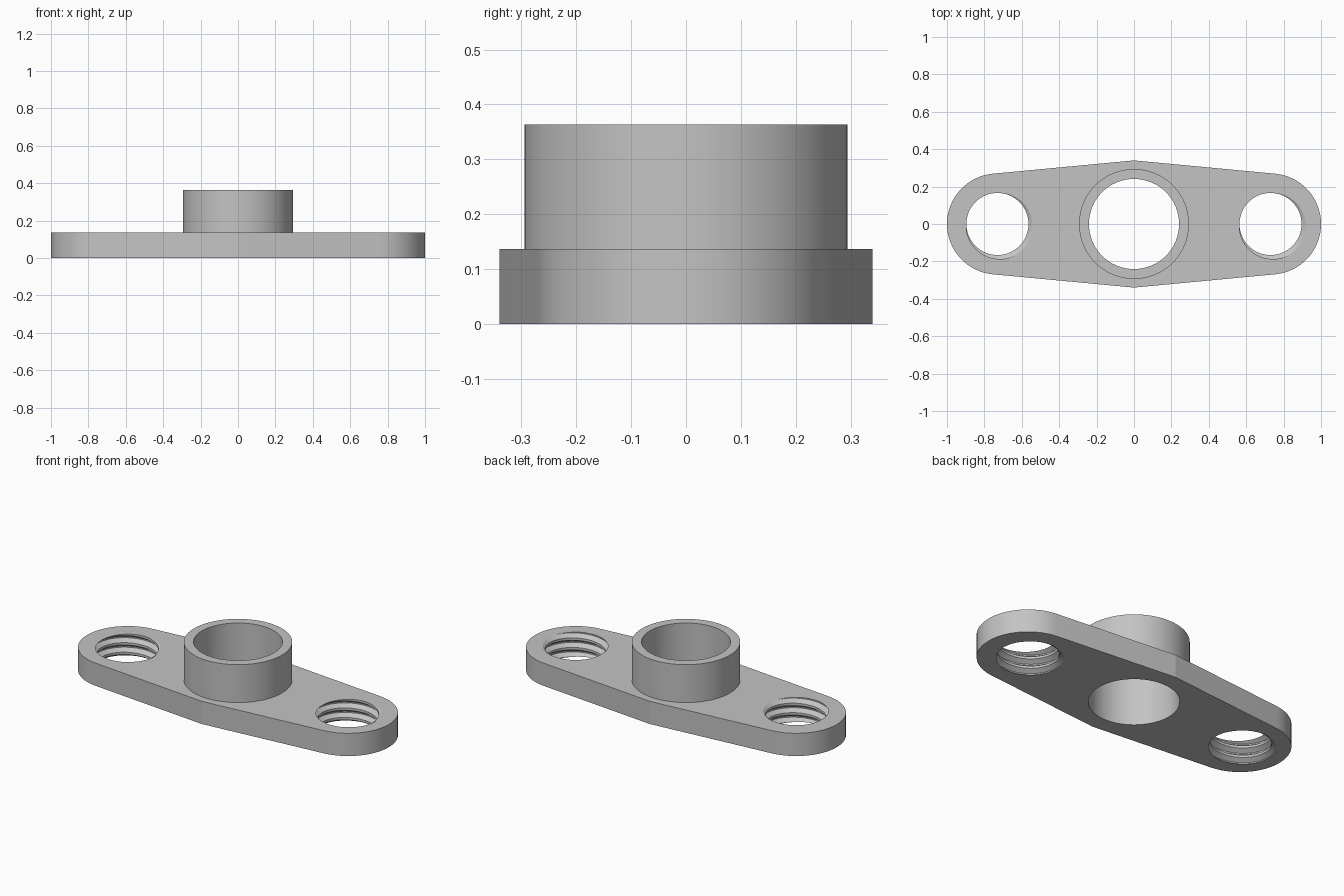
import bpy, bmesh
from math import sin, cos, pi, tau, atan2, acos, hypot, radians, floor

if "Cube" in bpy.data.objects:
    bpy.data.objects.remove(bpy.data.objects["Cube"])

PLATE_H, TOTAL_H = 0.136, 0.363
WAIST, END_X, END_R = 0.34, 0.73, 0.27
COLLAR_R, BORE_R = 0.294, 0.241
MINOR_R, MAJOR_R, PITCH = 0.166, 0.192, 0.057
SEGS = 64

bm = bmesh.new()


def wall(points, z0, z1):
    """Vertical wall around a closed outline."""
    low = [bm.verts.new((x, y, z0)) for x, y in points]
    high = [bm.verts.new((x, y, z1)) for x, y in points]
    for i in range(len(points)):
        j = (i + 1) % len(points)
        bm.faces.new((low[i], low[j], high[j], high[i]))


def arc(cx, r, start, end, n):
    return [(cx + r * cos(start + (end - start) * i / n),
             r * sin(start + (end - start) * i / n)) for i in range(n + 1)]


def thread_radius(u):
    """Trapezoid thread profile, groove centred on whole turns."""
    d = abs(u - floor(u + 0.5))
    t = min(max((d - 1 / 16) / (3 / 8 - 1 / 16), 0), 1)
    return MAJOR_R + (MINOR_R - MAJOR_R) * t


def threaded_hole(cx):
    """Right-hand helical sheet trimmed flush with the plate faces."""
    shift = -PLATE_H / PITCH - 1 / 8
    rows = [k + p for k in range(-6, 3) for p in (-1 / 16, 1 / 16, 3 / 8, 5 / 8)]
    columns = []
    for i in range(SEGS + 1):
        a = tau * i / SEGS
        column = []
        for u in rows:
            z = min(max(PITCH * (u - shift + i / SEGS), 0), PLATE_H)
            r = thread_radius(z / PITCH - i / SEGS + shift)
            column.append(bm.verts.new((cx + r * cos(a), r * sin(a), z)))
        columns.append(column)
    for a, b in zip(columns, columns[1:]):
        for k in range(len(rows) - 1):
            bm.faces.new((a[k], b[k], b[k + 1], a[k + 1]))


def cap(z):
    """Flat face between all open loops at one height."""
    edges = [e for e in bm.edges if len(e.link_faces) == 1
             and all(abs(v.co.z - z) < 1e-5 for v in e.verts)]
    bmesh.ops.triangle_fill(bm, edges=edges, use_beauty=True)


# Plate edge: round ends joined by tangents to the waist points
tangent = atan2(WAIST, -END_X) - acos(END_R / hypot(END_X, WAIST))
right_end = arc(END_X, END_R, -tangent, tangent, 32)
left_end = [(-x, -y) for x, y in right_end]
wall(right_end + [(0, WAIST)] + left_end + [(0, -WAIST)], 0, PLATE_H)

# Collar and through bore
wall(arc(0, COLLAR_R, 0, tau, SEGS)[:-1], PLATE_H, TOTAL_H)
wall(arc(0, BORE_R, 0, tau, SEGS)[:-1], 0, TOTAL_H)

# Threaded bolt holes
for side in (-1, 1):
    threaded_hole(side * END_X)
bmesh.ops.remove_doubles(bm, verts=bm.verts[:], dist=1e-5)

# Underside, plate top and collar rim
for height in (0, PLATE_H, TOTAL_H):
    cap(height)
bmesh.ops.recalc_face_normals(bm, faces=bm.faces[:])

mesh = bpy.data.meshes.new("flange_body")
bm.to_mesh(mesh)
bm.free()
body = bpy.data.objects.new("flange_body", mesh)
bpy.context.collection.objects.link(body)

# Plain grey finish
grey = bpy.data.materials.new("plain_grey")
grey.use_nodes = True
colour = (0.55, 0.55, 0.55, 1)
grey.diffuse_color = colour
grey.node_tree.nodes["Principled BSDF"].inputs["Base Color"].default_value = colour
mesh.materials.append(grey)

bpy.ops.object.select_all(action="DESELECT")
body.select_set(True)
bpy.context.view_layer.objects.active = body
bpy.ops.object.shade_smooth_by_angle(angle=radians(8))
